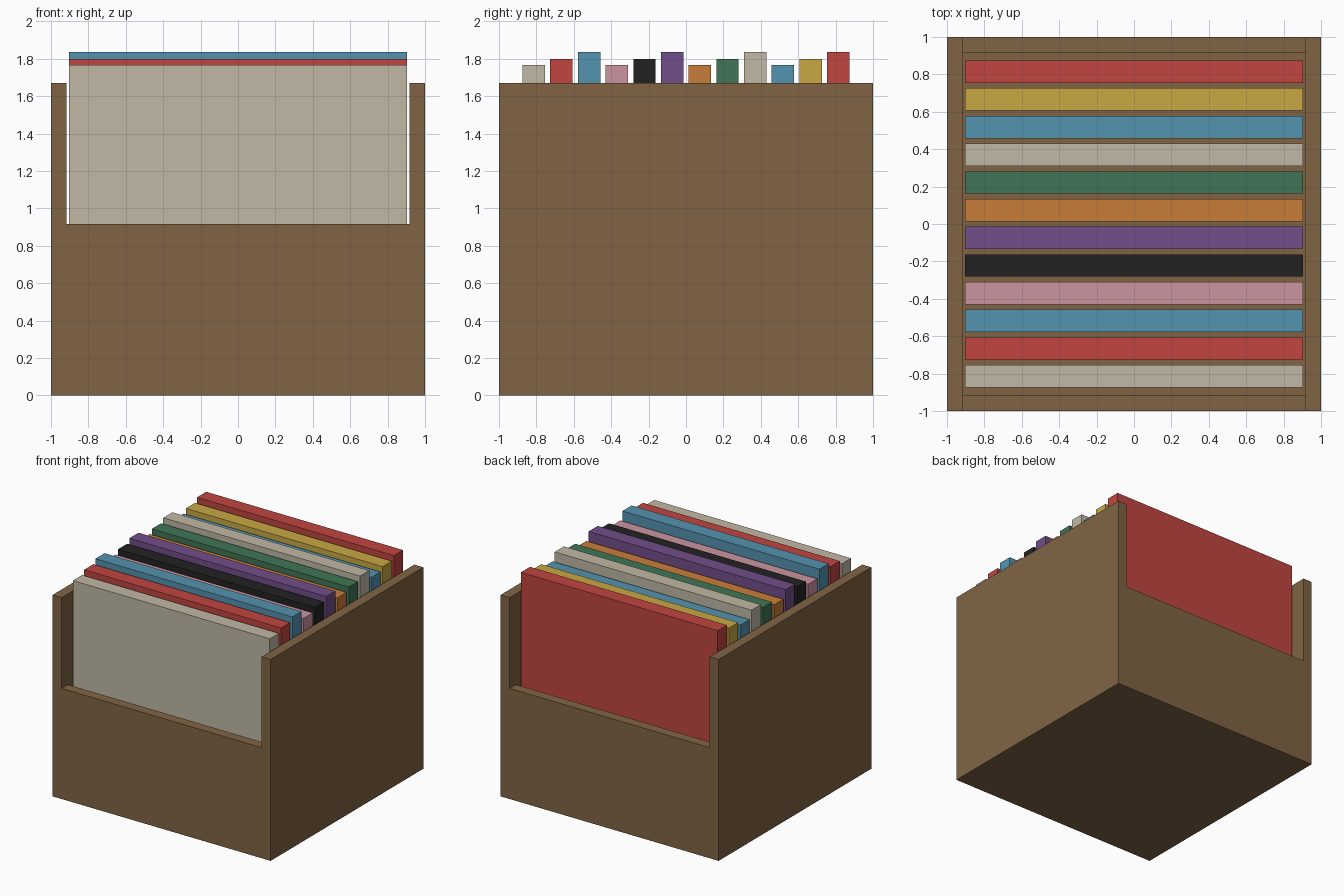
import bpy

default_cube = bpy.data.objects.get("Cube")
if default_cube:
    bpy.data.objects.remove(default_cube, do_unlink=True)


def material(name, red, green, blue):
    """Make a flat material from 0-255 display values, stored as linear."""
    linear = [((c / 255 + 0.055) / 1.055) ** 2.4 for c in (red, green, blue)]
    mat = bpy.data.materials.new(name)
    mat.use_nodes = True
    mat.diffuse_color = (*linear, 1)
    shader = next(n for n in mat.node_tree.nodes if n.type == "BSDF_PRINCIPLED")
    shader.inputs["Base Color"].default_value = (*linear, 1)
    return mat


def box(name, low, high, mat):
    """Add a box spanning two opposite corners."""
    centre = [(a + b) / 2 for a, b in zip(low, high)]
    bpy.ops.mesh.primitive_cube_add(size=1, location=centre)
    obj = bpy.context.object
    obj.name = name
    obj.scale = [b - a for a, b in zip(low, high)]
    bpy.ops.object.transform_apply(location=False, rotation=False, scale=True)
    obj.data.materials.append(mat)
    return obj


brown = material("brown wood", 128, 100, 68)
colours = {
    "beige": material("beige card", 193, 184, 165),
    "red": material("red card", 193, 69, 64),
    "blue": material("blue card", 84, 147, 175),
    "pink": material("pink card", 203, 148, 160),
    "black": material("black card", 34, 34, 34),
    "purple": material("purple card", 113, 78, 138),
    "orange": material("orange card", 201, 125, 57),
    "green": material("green card", 64, 117, 86),
    "yellow": material("yellow card", 200, 168, 68),
}

# Open crate: tall sides, low front and back panels, floor
WALL = 0.083
INNER = 1 - WALL
SIDE_TOP, PANEL_TOP = 1.67, 0.917
box("left_side", (INNER, -1, 0), (1, 1, SIDE_TOP), brown)
box("right_side", (-1, -1, 0), (-INNER, 1, SIDE_TOP), brown)
box("front_panel", (-INNER, -1, 0), (INNER, -INNER, PANEL_TOP), brown)
box("back_panel", (-INNER, INNER, 0), (INNER, 1, PANEL_TOP), brown)
box("floor", (-INNER, -INNER, 0), (INNER, INNER, WALL), brown)

# Row of upright folders, front to back, with three repeating heights
order = ["beige", "red", "blue", "pink", "black", "purple",
         "orange", "green", "beige", "blue", "yellow", "red"]
tops = (1.767, 1.8, 1.835)
HALF_WIDTH, HALF_DEPTH, FIRST, PITCH = 0.903, 0.06, -0.814, 0.148
for i, colour in enumerate(order):
    y = FIRST + i * PITCH
    box(f"folder_{i + 1}_{colour}",
        (-HALF_WIDTH, y - HALF_DEPTH, WALL),
        (HALF_WIDTH, y + HALF_DEPTH, tops[i % 3]), colours[colour])
